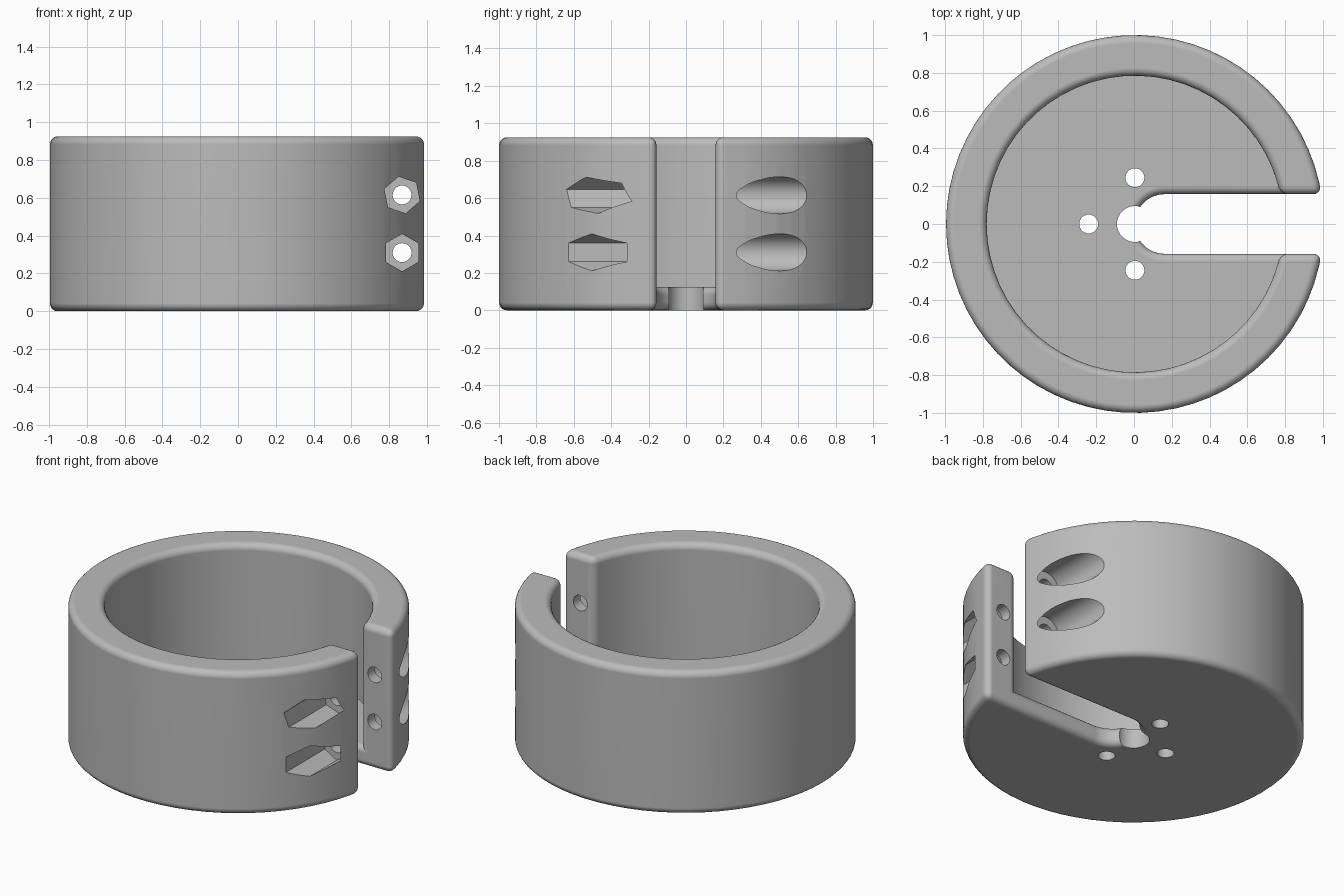
import bpy, bmesh, math
from mathutils import Vector

if "Cube" in bpy.data.objects:
    bpy.data.objects.remove(bpy.data.objects["Cube"], do_unlink=True)

CX = 0.005            # centre of the round body
HEIGHT = 0.925
FLOOR = 0.125
OUTER, INNER = 1.0, 0.785
SLOT = 0.158          # half width of the slot
FILLET = 0.042
BOLT_X = 0.868
SEAT = 0.23           # distance of the bolt seats from the middle


def arc(cx, cy, r, start, end, steps):
    """Points along an arc, both ends included."""
    return [(cx + r * math.cos(start + (end - start) * i / steps),
             cy + r * math.sin(start + (end - start) * i / steps))
            for i in range(steps + 1)]


def circle(cx, cy, r, sides, turn=0.0):
    return arc(cx, cy, r, turn, turn + math.tau, sides)[:-1]


def c_arc(r, steps):
    """Round outline whose straight closing side lies inside the slot."""
    start = math.asin(SLOT / r) - 0.03
    return arc(CX, 0, r, start, math.tau - start, steps)


def prism(name, outline, low, high, axis="z"):
    """Extrude an outline along z, or an x-z outline along y."""
    bm = bmesh.new()
    place = (lambda u, v, w: (u, v, w)) if axis == "z" else (lambda u, v, w: (u, w, v))
    face = bm.faces.new([bm.verts.new(place(u, v, low)) for u, v in outline])
    side = bmesh.ops.extrude_face_region(bm, geom=[face])
    moved = [g for g in side["geom"] if isinstance(g, bmesh.types.BMVert)]
    bmesh.ops.translate(bm, verts=moved, vec=Vector(place(0, 0, high - low)))
    bmesh.ops.recalc_face_normals(bm, faces=bm.faces[:])
    mesh = bpy.data.meshes.new(name)
    bm.to_mesh(mesh)
    bm.free()
    obj = bpy.data.objects.new(name, mesh)
    bpy.context.collection.objects.link(obj)
    return obj


def cut(target, cutter):
    """Subtract the cutter from the target and remove it."""
    cutter.hide_render = True
    mod = target.modifiers.new("cut", "BOOLEAN")
    mod.operation = "DIFFERENCE"
    mod.solver = "EXACT"
    mod.object = cutter
    bpy.context.view_layer.update()
    graph = bpy.context.evaluated_depsgraph_get()
    mesh = bpy.data.meshes.new_from_object(target.evaluated_get(graph))
    target.modifiers.clear()
    target.data = mesh
    bpy.data.objects.remove(cutter, do_unlink=True)


# Cup-shaped body with an open slot
body = prism("clamp_body", c_arc(OUTER, 64), 0, HEIGHT)
slot_outline = arc(SLOT + CX, 0, SLOT, math.pi / 2, math.pi * 1.5, 24)
slot_outline += [(1.4, -SLOT), (1.4, SLOT)]
cut(body, prism("slot_cutter", slot_outline, -0.5, 1.5))
cut(body, prism("cavity_cutter", c_arc(INNER, 56), FLOOR, 1.5))

# Rounded outside edges
bm = bmesh.new()
bm.from_mesh(body.data)
bmesh.ops.remove_doubles(bm, verts=bm.verts[:], dist=0.0005)
convex = [e for e in bm.edges
          if e.is_manifold and e.calc_face_angle_signed() > math.radians(40)]
bmesh.ops.bevel(bm, geom=convex, offset=FILLET, offset_type="OFFSET", segments=5,
                profile=0.5, affect="EDGES", clamp_overlap=False)
bm.to_mesh(body.data)
bm.free()

# Centre hole and three small floor holes
cut(body, prism("centre_cutter", circle(CX, 0, 0.095, 40), -0.5, 0.5))
for angle in (90, 180, 270):
    a = math.radians(angle)
    spot = (CX + 0.245 * math.cos(a), 0.245 * math.sin(a))
    cut(body, prism("floor_hole_cutter", circle(*spot, 0.05, 28), -0.5, 0.5))

# Two cross bolts: through hole, nut pocket in front, head pocket behind
for z, turn in ((0.31, 90), (0.615, 101)):
    cut(body, prism("bolt_cutter", circle(BOLT_X, z, 0.05, 28), -1.3, 1.3, "y"))
    nut = circle(BOLT_X, z, 0.099, 6, math.radians(turn))
    cut(body, prism("nut_cutter", nut, -1.4, -SEAT, "y"))
    cut(body, prism("head_cutter", circle(BOLT_X, z, 0.099, 40), SEAT, 1.4, "y"))

# Plain grey finish
grey = bpy.data.materials.new("plain_grey")
grey.use_nodes = True
colour = (0.5, 0.5, 0.5, 1)
grey.diffuse_color = colour
grey.node_tree.nodes["Principled BSDF"].inputs["Base Color"].default_value = colour
body.data.materials.clear()
body.data.materials.append(grey)
for poly in body.data.polygons:
    poly.material_index = 0

# Smooth shading with crisp cut edges
bpy.ops.object.select_all(action="DESELECT")
body.select_set(True)
bpy.context.view_layer.objects.active = body
bpy.ops.object.shade_smooth_by_angle(angle=math.radians(30))
weighted = body.modifiers.new("even_shading", "WEIGHTED_NORMAL")
weighted.keep_sharp = True
